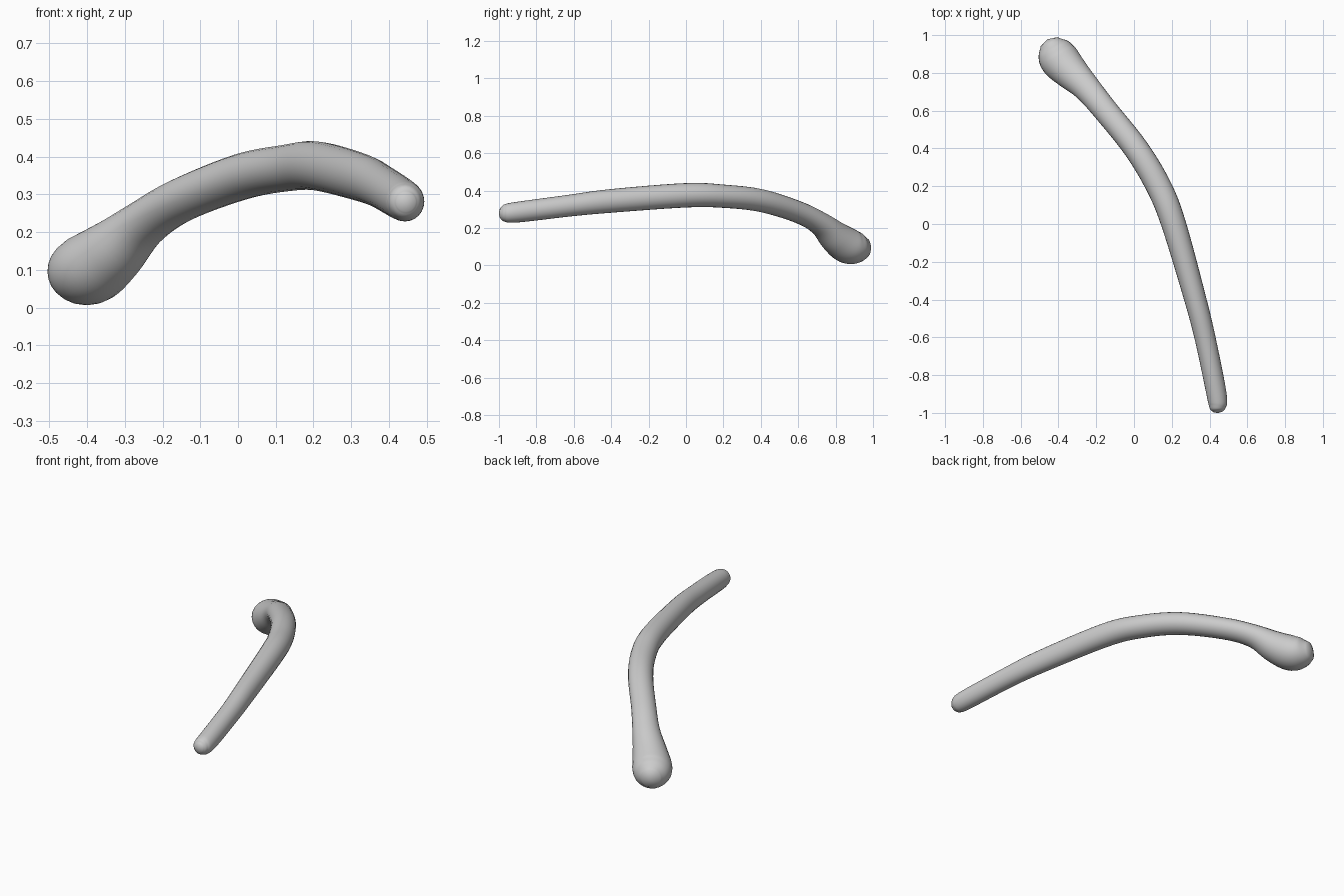
import bpy
import bmesh
from math import cos, sin, pi
from mathutils import Vector

if "Cube" in bpy.data.objects:
    bpy.data.objects.remove(bpy.data.objects["Cube"], do_unlink=True)

SIDES = 24
STEPS = 6

# Stations along the shaft: centre x, y, z, half width, half height
STATIONS = [
    (.445, -.995, .28, .025, .025),
    (.443, -.97, .28, .044, .046),
    (.437, -.9, .285, .053, .055),
    (.38, -.62, .32, .055, .058),
    (.325, -.4, .345, .058, .063),
    (.21, 0, .375, .065, .065),
    (.13, .2, .37, .067, .062),
    (.01, .4, .347, .066, .061),
    (-.15, .6, .285, .066, .058),
    (-.25, .72, .222, .073, .062),
    (-.33, .8, .15, .092, .085),
    (-.39, .865, .105, .105, .095),
    (-.425, .92, .095, .092, .082),
    (-.45, .965, .095, .05, .05),
]


def catmull_rom(a, b, c, d, t):
    return (b * 2 + (c - a) * t + (a * 2 - b * 5 + c * 4 - d) * t ** 2
            + (b * 3 - a - c * 3 + d) * t ** 3) / 2


def smooth_stations(stations):
    rows = [Vector(s) for s in stations]
    padded = [rows[0] * 2 - rows[1]] + rows + [rows[-1] * 2 - rows[-2]]
    result = []
    for i in range(len(rows) - 1):
        for step in range(STEPS):
            result.append(catmull_rom(*padded[i:i + 4], step / STEPS))
    return result + [rows[-1]]


def sweep(name, stations, material):
    """Loft elliptical rings along the stations and close both rounded ends."""
    bm = bmesh.new()
    rows = smooth_stations(stations)
    centres = [Vector(r[:3]) for r in rows]
    rings = []
    for i, row in enumerate(rows):
        before = centres[max(i - 1, 0)]
        after = centres[min(i + 1, len(rows) - 1)]
        tangent = (after - before).normalized()
        side = tangent.cross(Vector((0, 0, 1))).normalized()
        up = side.cross(tangent)
        ring = []
        for k in range(SIDES):
            angle = 2 * pi * k / SIDES
            offset = side * cos(angle) * row[3] + up * sin(angle) * row[4]
            ring.append(bm.verts.new(centres[i] + offset))
        rings.append(ring)
    for first, second in zip(rings, rings[1:]):
        for k in range(SIDES):
            n = (k + 1) % SIDES
            bm.faces.new((first[k], first[n], second[n], second[k]))
    # Domed tips
    for ring, inner, bulge in ((rings[0], centres[1], .006),
                               (rings[-1], centres[-2], .015)):
        centre = sum((v.co for v in ring), Vector()) / SIDES
        tip = bm.verts.new(centre + (centre - inner).normalized() * bulge)
        for k in range(SIDES):
            bm.faces.new((ring[k], ring[(k + 1) % SIDES], tip))
    bmesh.ops.recalc_face_normals(bm, faces=bm.faces)
    for face in bm.faces:
        face.smooth = True
    mesh = bpy.data.meshes.new(name)
    bm.to_mesh(mesh)
    bm.free()
    mesh.materials.append(material)
    obj = bpy.data.objects.new(name, mesh)
    bpy.context.collection.objects.link(obj)
    return obj


grey = bpy.data.materials.new("bone grey")
grey.use_nodes = True
grey.diffuse_color = (.6, .6, .6, 1)
grey.node_tree.nodes["Principled BSDF"].inputs["Base Color"].default_value = (.6, .6, .6, 1)

# Curved bone with a slim front tip and a knobbed rear head
sweep("curved_bone", STATIONS, grey)
